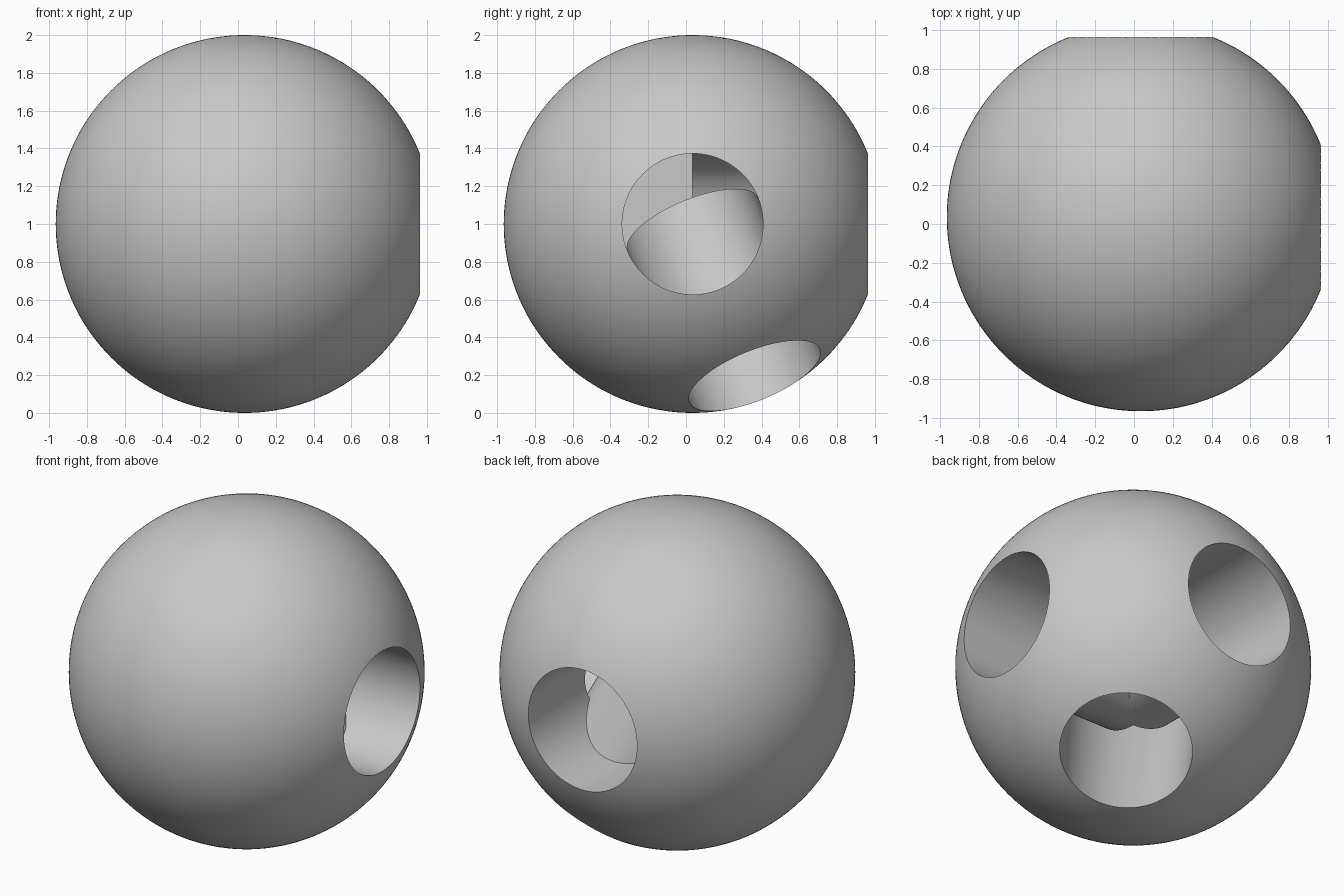
import bpy
import math
from mathutils import Vector

if "Cube" in bpy.data.objects:
    bpy.data.objects.remove(bpy.data.objects["Cube"])

CENTRE = Vector((0.035, 0.035, 1.0))
HOLE_RADIUS = 0.373
DEPTH = 1.3

grey = bpy.data.materials.new("light grey")
grey.diffuse_color = (0.58, 0.58, 0.58, 1.0)
grey.use_nodes = True
grey.node_tree.nodes["Principled BSDF"].inputs["Base Color"].default_value = grey.diffuse_color

# Ball body
bpy.ops.mesh.primitive_uv_sphere_add(segments=160, ring_count=80, radius=1.0, location=CENTRE)
ball = bpy.context.object
ball.name = "ball"
ball.data.materials.append(grey)


def drill(name, direction):
    """Cut a flat-bottomed round socket from the centre outwards."""
    d = Vector(direction).normalized()
    bpy.ops.mesh.primitive_cylinder_add(
        vertices=96, radius=HOLE_RADIUS, depth=DEPTH,
        location=CENTRE + d * DEPTH / 2,
        rotation=d.to_track_quat('Z', 'Y').to_euler())
    cutter = bpy.context.object
    cutter.name = name
    cutter.hide_render = True
    cutter.data.materials.append(grey)
    bpy.context.view_layer.objects.active = ball
    mod = ball.modifiers.new(name, 'BOOLEAN')
    mod.operation = 'DIFFERENCE'
    mod.solver = 'EXACT'
    mod.object = cutter
    bpy.ops.object.modifier_apply(modifier=mod.name)
    bpy.data.objects.remove(cutter, do_unlink=True)


# Two level sockets and one slanting down between them
down = math.radians(60)
side = math.cos(down) * math.sqrt(0.5)
drill("side_socket", (1, 0, 0))
drill("back_socket", (0, 1, 0))
drill("lower_socket", (side, side, -math.sin(down)))

# Smooth surfaces with crisp rims
bpy.ops.object.select_all(action='DESELECT')
ball.select_set(True)
bpy.context.view_layer.objects.active = ball
bpy.ops.object.shade_smooth_by_angle(angle=math.radians(30))
